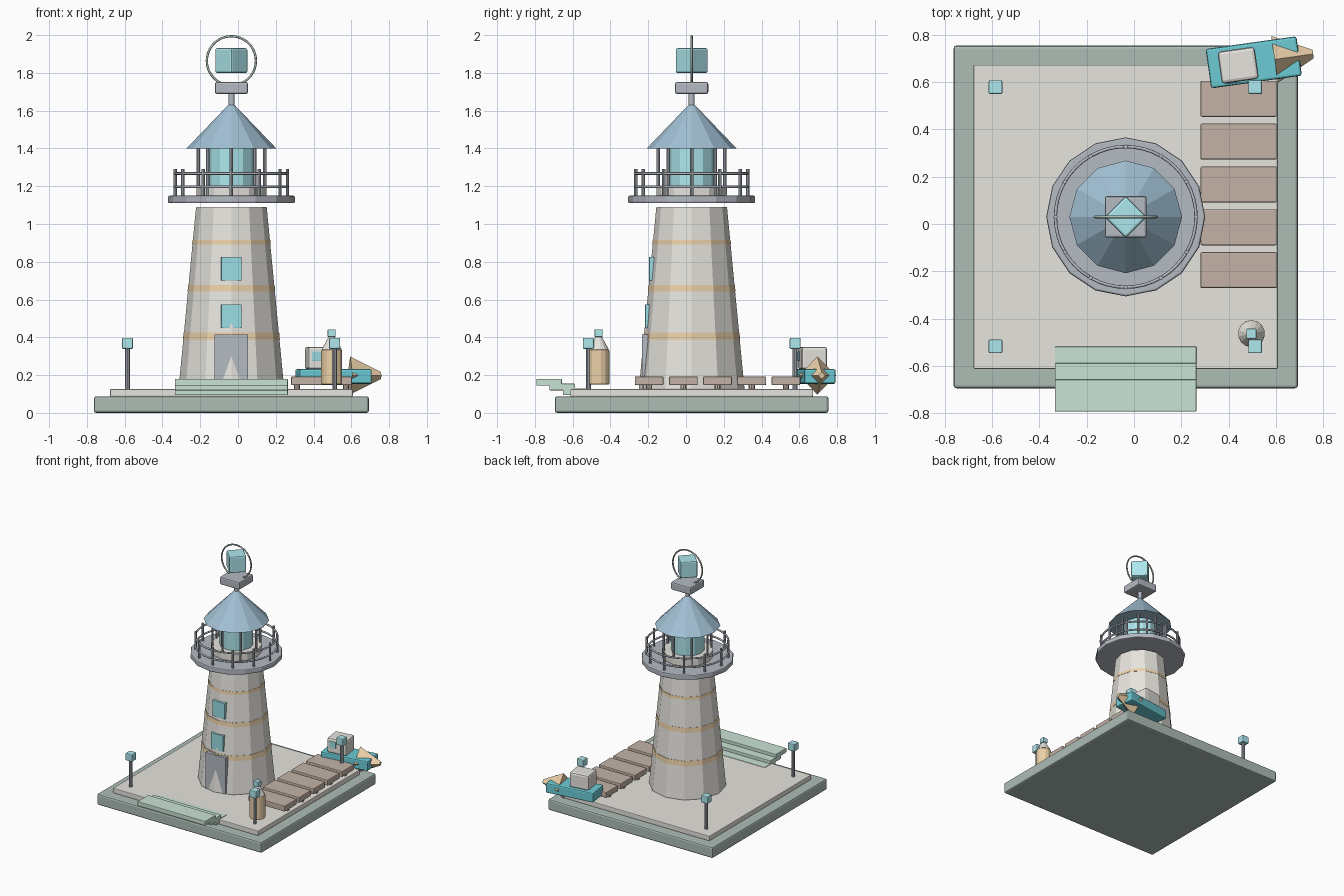
import bpy
from math import sin, cos, pi, radians

if "Cube" in bpy.data.objects:
    bpy.data.objects.remove(bpy.data.objects["Cube"])

CX, CY = -0.035, 0.03          # tower axis
mats = {}
COLORS = {
    "moss": (0.42, 0.51, 0.47), "stone": (0.80, 0.78, 0.73), "orange": (0.84, 0.64, 0.40),
    "roof": (0.36, 0.53, 0.66), "glass": (0.42, 0.80, 0.85), "steel": (0.46, 0.49, 0.54),
    "wood": (0.55, 0.45, 0.38), "green": (0.59, 0.77, 0.66), "teal": (0.15, 0.60, 0.67),
    "pane": (0.33, 0.74, 0.78),
}


def finish(name, color, bevel=0.0):
    ob = bpy.context.object
    ob.name = name
    if color not in mats:
        mats[color] = bpy.data.materials.new(color)
        mats[color].diffuse_color = (*COLORS[color], 1)
    ob.data.materials.append(mats[color])
    if bevel:
        m = ob.modifiers.new("bevel", 'BEVEL')
        m.width, m.segments, m.limit_method = bevel, 2, 'ANGLE'
    return ob


def box(name, center, size, color, bevel=0.006, rot=0.0):
    bpy.ops.mesh.primitive_cube_add(size=1, location=center, rotation=(0, 0, rot))
    ob = bpy.context.object
    ob.scale = size
    bpy.ops.object.transform_apply(location=False, rotation=False, scale=True)
    return finish(name, color, bevel)


def cone(name, x, y, z0, z1, r0, r1, color, sides=12, bevel=0.0):
    bpy.ops.mesh.primitive_cone_add(vertices=sides, radius1=r0, radius2=r1, depth=z1 - z0,
                                    location=(x, y, (z0 + z1) / 2))
    return finish(name, color, bevel)


def ring(name, z, r, minor, color, rot=(0, 0, 0)):
    bpy.ops.mesh.primitive_torus_add(major_radius=r, minor_radius=minor, major_segments=48,
                                     minor_segments=8, location=(CX, CY, z), rotation=rot)
    bpy.ops.object.shade_smooth()
    return finish(name, color)


# ground slabs
box("base_slab", (CX, CY, 0.044), (1.455, 1.448, 0.088), "moss", 0.012)
box("paving", (CX, CY, 0.106), (1.285, 1.285, 0.04), "stone", 0.005)

# tapered tower with stripes
TZ0, TZ1, TR0, TR1 = 0.125, 1.09, 0.28, 0.187


def tower_radius(z):
    return TR0 + (TR1 - TR0) * (z - TZ0) / (TZ1 - TZ0)


cone("tower", CX, CY, TZ0, TZ1, TR0, TR1, "stone", 12, 0.004)
for i, (z0, z1) in enumerate(((0.385, 0.425), (0.642, 0.678), (0.892, 0.915))):
    cone(f"stripe_{i}", CX, CY, z0, z1, tower_radius(z0) + 0.002, tower_radius(z1) + 0.002, "orange")

# door and windows set into the front
box("door", (CX, -0.215, 0.27), (0.178, 0.036, 0.29), "steel", 0.002)
box("lower_window", (CX, -0.2, 0.512), (0.108, 0.032, 0.125), "pane", 0.002)
box("upper_window", (CX, -0.179, 0.763), (0.108, 0.032, 0.125), "pane", 0.002)

# gallery with railing
cone("gallery", CX, CY, 1.11, 1.15, 0.336, 0.336, "steel", 16, 0.008)
for i in range(12):
    a = i * pi / 6
    cone(f"rail_post_{i}", CX + 0.297 * cos(a), CY + 0.297 * sin(a), 1.145, 1.29, 0.009, 0.009, "steel", 8)
ring("lower_rail", 1.197, 0.297, 0.007, "steel")
ring("upper_rail", 1.267, 0.297, 0.007, "steel")

# lantern room
cone("lantern_sill", CX, CY, 1.15, 1.205, 0.186, 0.186, "stone", 12, 0.004)
cone("lantern_glass", CX, CY, 1.2, 1.41, 0.122, 0.122, "glass", 12)
for i in range(8):
    a = i * pi / 4
    cone(f"lantern_post_{i}", CX + 0.176 * cos(a), CY + 0.176 * sin(a), 1.15, 1.41, 0.009, 0.009, "steel", 8)
cone("roof", CX, CY, 1.4, 1.635, 0.238, 0.012, "roof", 12)

# finial: spindle, plinth, turned cube and hoop
cone("spindle", CX, CY, 1.62, 1.7, 0.016, 0.016, "steel", 12)
box("plinth", (CX, CY, 1.72), (0.176, 0.176, 0.062), "steel", 0.01)
box("beacon_cube", (CX, CY, 1.865), (0.125, 0.125, 0.132), "glass", 0.01, pi / 4)
ring("hoop", 1.864, 0.13, 0.006, "moss", (pi / 2, 0, 0))

# front steps
for i in range(3):
    box(f"step_{i}", (CX, -0.725 + 0.07 * i, 0.162 - 0.025 * i), (0.598, 0.135, 0.036), "green", 0.004)

# corner lamps
for i, (x, y) in enumerate(((-0.585, -0.517), (0.512, -0.517), (-0.585, 0.578), (0.512, 0.578))):
    cone(f"lamp_post_{i}", x, y, 0.12, 0.345, 0.013, 0.013, "steel", 10)
    box(f"lamp_{i}", (x, y, 0.368), (0.058, 0.058, 0.058), "glass")

# buoy
cone("buoy_body", 0.496, -0.463, 0.15, 0.335, 0.057, 0.057, "orange", 14, 0.006)
cone("buoy_cap", 0.496, -0.463, 0.335, 0.41, 0.055, 0.013, "stone", 14)
box("buoy_light", (0.496, -0.463, 0.422), (0.042, 0.042, 0.04), "glass", 0.004)

# plank walkway on short legs
for i in range(5):
    y = 0.529 - 0.181 * i
    box(f"plank_{i}", (0.442, y, 0.17), (0.322, 0.152, 0.046), "wood", 0.006)
    for x in (0.312, 0.572):
        cone(f"plank_leg_{i}", x, y, 0.12, 0.155, 0.016, 0.016, "wood", 8)

# boat, turned slightly
T = radians(8)
BX, BY = 0.506, 0.683


def on_boat(u, v, z):
    return (BX + u * cos(T) - v * sin(T), BY + u * sin(T) + v * cos(T), z)


box("boat_hull", on_boat(0, 0, 0.193), (0.387, 0.168, 0.078), "teal", 0.01, T)
box("boat_cabin", on_boat(-0.067, -0.003, 0.29), (0.158, 0.137, 0.12), "stone", 0.014, T)
box("cabin_window", on_boat(-0.1, -0.068, 0.3), (0.052, 0.014, 0.05), "pane", 0.002, T)
bpy.ops.mesh.primitive_cone_add(vertices=4, radius1=0.1, radius2=0.018, depth=0.165,
                                location=on_boat(0.171, 0, 0.198), rotation=(0, pi / 2, T))
finish("boat_bow", "orange")

for m in bpy.data.materials:
    if m.users and not m.is_grease_pencil:
        m.use_nodes = True
        m.node_tree.nodes["Principled BSDF"].inputs["Base Color"].default_value = m.diffuse_color
